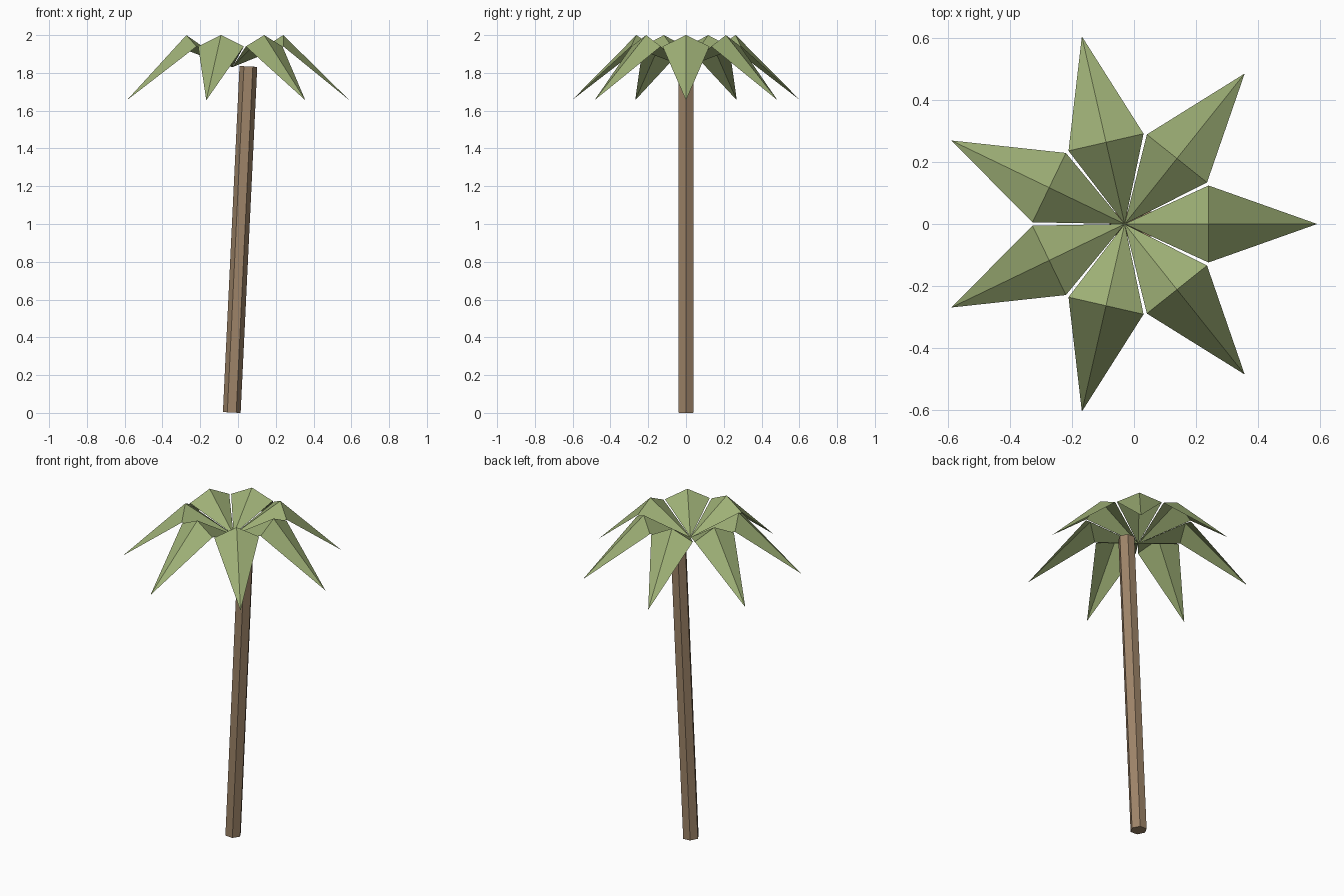
import bpy, bmesh, math
from mathutils import Matrix, Vector

cube = bpy.data.objects.get("Cube")
if cube:
    bpy.data.objects.remove(cube, do_unlink=True)


def make_material(name, rgb):
    mat = bpy.data.materials.new(name)
    mat.use_nodes = True
    color = (*rgb, 1.0)
    mat.diffuse_color = color
    mat.node_tree.nodes["Principled BSDF"].inputs["Base Color"].default_value = color
    return mat


def add_object(name, bm, mat):
    mesh = bpy.data.meshes.new(name)
    bm.to_mesh(mesh)
    bm.free()
    mesh.materials.append(mat)
    obj = bpy.data.objects.new(name, mesh)
    bpy.context.collection.objects.link(obj)
    return obj


leaf_green = make_material("leaf green", (0.34, 0.43, 0.18))
bark_brown = make_material("bark brown", (0.34, 0.23, 0.14))

# Leaning six-sided trunk
base, top = Vector((-0.033, 0, 0.002)), Vector((0.055, 0, 1.834))
axis = top - base
lean = Matrix.Rotation(math.atan2(axis.x, axis.z), 4, 'Y')
bm = bmesh.new()
bmesh.ops.create_cone(bm, cap_ends=True, segments=6, radius1=0.047, radius2=0.047,
                      depth=axis.length)
# Put two corners of the hexagon on the x axis
if max(v.co.x for v in bm.verts) < 0.045:
    bm.transform(Matrix.Rotation(math.radians(30), 4, 'Z'))
bm.transform(Matrix.Translation((base + top) / 2) @ lean)
add_object("trunk", bm, bark_brown)

# Seven folded leaves: each rises from the root to a ridge, then droops to a tip
LEAVES = 7
crown = Matrix.Translation((-0.03, 0, 0))
for i in range(LEAVES):
    bm = bmesh.new()
    root = bm.verts.new((0, 0, 1.83))
    ridge = bm.verts.new((0.27, 0, 2.0))
    tip = bm.verts.new((0.62, 0, 1.655))
    for side in (1, -1):
        edge = bm.verts.new((0.27, side * 0.124, 1.94))
        for loop in ((root, ridge, edge), (ridge, tip, edge)):
            bm.faces.new(loop if side > 0 else loop[::-1])
    bm.normal_update()
    for face in bm.faces:
        if face.normal.z < 0:
            face.normal_flip()
    bm.transform(crown @ Matrix.Rotation(math.tau * i / LEAVES, 4, 'Z'))
    add_object(f"leaf_{i + 1}", bm, leaf_green)
